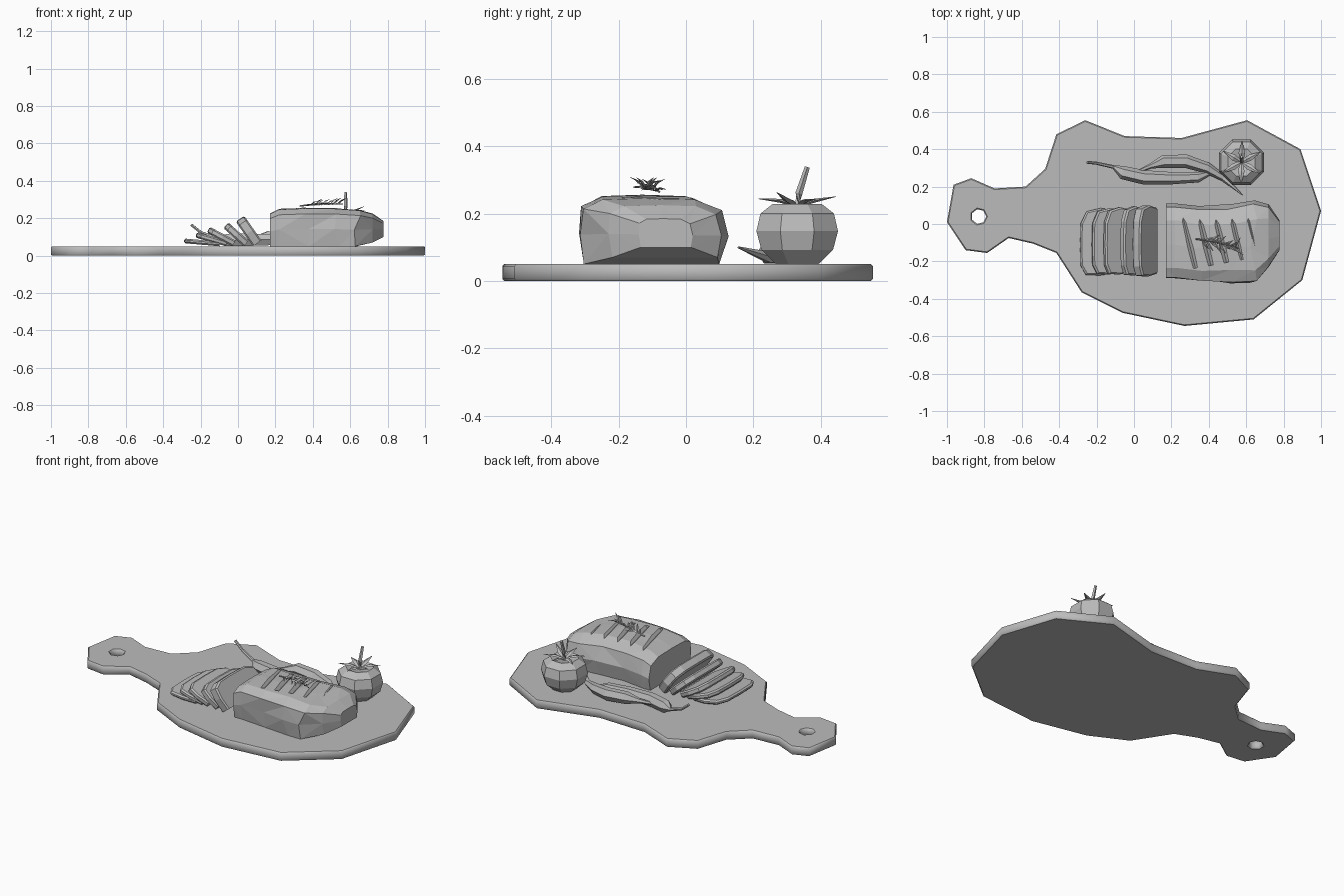
import bpy
import bmesh
import math
import random
from mathutils import Vector, Matrix

random.seed(4)
if "Cube" in bpy.data.objects:
    bpy.data.objects.remove(bpy.data.objects["Cube"])

grey = bpy.data.materials.new("plain grey")
grey.use_nodes = True
colour = (0.5, 0.5, 0.5, 1)
grey.diffuse_color = colour
grey.node_tree.nodes["Principled BSDF"].inputs["Base Color"].default_value = colour


def finish(name, bm):
    """Turn a bmesh into a flat shaded object."""
    bmesh.ops.recalc_face_normals(bm, faces=bm.faces)
    mesh = bpy.data.meshes.new(name)
    bm.to_mesh(mesh)
    bm.free()
    mesh.materials.append(grey)
    obj = bpy.data.objects.new(name, mesh)
    bpy.context.collection.objects.link(obj)
    return obj


def loft(bm, rings):
    """Skin a list of equal rings and cap both ends."""
    loops = [[bm.verts.new(p) for p in ring] for ring in rings]
    for a, b in zip(loops, loops[1:]):
        for i in range(len(a)):
            j = (i + 1) % len(a)
            bm.faces.new((a[i], a[j], b[j], b[i]))
    bm.faces.new(loops[0][::-1])
    bm.faces.new(loops[-1])


def tube(bm, points, radii, sides=6, flat=1.0):
    """Tapered tube along a path; flat squashes it vertically."""
    points = [Vector(p) for p in points]
    rings = []
    for i, (p, r) in enumerate(zip(points, radii)):
        along = (points[min(i + 1, len(points) - 1)] - points[max(i - 1, 0)]).normalized()
        side = along.cross(Vector((0, 0, 1)))
        if side.length < 0.1:
            side = along.cross(Vector((0, 1, 0)))
        side.normalize()
        up = side.cross(along)
        turns = [math.tau * k / sides for k in range(sides)]
        rings.append([p + side * r * math.cos(t) + up * r * flat * math.sin(t) for t in turns])
    loft(bm, rings)


# Cutting board: bevelled outline with a hole in the handle
outline = [(-1, .01), (-.965, .21), (-.87, .245), (-.745, .19), (-.58, .2), (-.475, .295),
           (-.415, .48), (-.26, .555), (-.05, .47), (.255, .46), (.605, .555), (.89, .4),
           (1, .07), (.9, -.3), (.64, -.51), (.27, -.545), (-.06, -.475), (-.28, -.365),
           (-.415, -.155), (-.54, -.105), (-.67, -.075), (-.785, -.155), (-.9, -.14)]
hole = [(-.83 + .04 * math.cos(math.tau * k / 7), .04 + .04 * math.sin(math.tau * k / 7))
        for k in range(7)]
curve = bpy.data.curves.new("cutting_board", "CURVE")
curve.dimensions = "2D"
curve.fill_mode = "BOTH"
curve.extrude = .019
curve.bevel_depth = .006
curve.bevel_resolution = 0
curve.offset = -.006
for path in (outline[::-1], hole):
    spline = curve.splines.new("POLY")
    spline.points.add(len(path) - 1)
    for point, (x, y) in zip(spline.points, path):
        point.co = (x, y, 0, 1)
    spline.use_cyclic_u = True
curve.materials.append(grey)
board = bpy.data.objects.new("cutting_board", curve)
board.location.z = .025
bpy.context.collection.objects.link(board)
bpy.context.view_layer.objects.active = board
board.select_set(True)
bpy.ops.object.convert(target="MESH")

# Meat cross-section, y from -1 to 1 and height from 0 to 1
section = [(-.93, 0), (-1, .45), (-.98, .84), (-.72, .98), (-.1, 1), (.55, .98),
           (.9, .82), (1, .42), (.93, 0)]


def meat_ring(x, y0, y1, z0, z1, jitter=0.0):
    def wobble():
        return random.uniform(-jitter, jitter)
    return [(x + wobble(), (y0 + y1) / 2 + u * (y1 - y0) / 2 + wobble() / 2,
             z0 + v * (z1 - z0)) for u, v in section]


# Roast joint
bm = bmesh.new()
loft(bm, [meat_ring(.17, -.29, .11, .05, .225),
          meat_ring(.22, -.29, .11, .05, .25),
          meat_ring(.36, -.305, .095, .05, .256, .025),
          meat_ring(.52, -.31, .105, .05, .255, .025),
          meat_ring(.64, -.318, .12, .05, .245, .02),
          meat_ring(.72, -.23, .105, .07, .225),
          meat_ring(.778, -.14, .02, .1, .185)])
bmesh.ops.triangulate(bm, faces=[f for f in bm.faces if len(f.verts) == 4])
roast = finish("roast_joint", bm)

# Diagonal scored grooves on the roast
bm = bmesh.new()
for i in range(5):
    x = .295 + .083 * i
    turn = (Matrix.Translation((x, -.1 + .015 * i, .257)) @ Matrix.Rotation(.24, 4, "Z")
            @ Matrix.Rotation(math.pi / 4, 4, "Y") @ Matrix.Diagonal((.025, .28, .025, 1)))
    bmesh.ops.create_cube(bm, size=1, matrix=turn)
cutter = finish("groove_cutter", bm)
cutter.hide_render = True
cut = roast.modifiers.new("grooves", "BOOLEAN")
cut.operation = "DIFFERENCE"
cut.solver = "EXACT"
cut.object = cutter
bpy.context.view_layer.objects.active = roast
bpy.ops.object.modifier_apply(modifier="grooves")
bpy.data.objects.remove(cutter)

# Fallen slices: origin x, lean angle, thickness, height, y range
slices = [(.08, 35, .055, .16, -.28, .1), (.03, 48, .04, .145, -.275, .095),
          (-.03, 62, .035, .155, -.27, .09), (-.065, 74, .03, .17, -.27, .085),
          (-.1, 85, .025, .19, -.275, .085)]
for n, (x, lean, thick, high, y0, y1) in enumerate(slices):
    bm = bmesh.new()
    edge = .008
    loft(bm, [meat_ring(0, y0 + edge, y1 - edge, 0, high - edge),
              meat_ring(edge, y0, y1, 0, high),
              meat_ring(thick - edge, y0, y1, 0, high),
              meat_ring(thick, y0 + edge, y1 - edge, 0, high - edge)])
    bm.transform(Matrix.Translation((x, 0, .05)) @ Matrix.Rotation(-math.radians(lean), 4, "Y"))
    finish("meat_slice_%d" % (n + 1), bm)

# Chilli peppers
bm = bmesh.new()
tube(bm, [(-.25, .33, .165), (-.2, .325, .125), (-.11, .305, .09), (-.06, .275, .083),
          (.05, .25, .085), (.2, .245, .085), (.34, .25, .08), (.44, .285, .07)],
     [.008, .008, .01, .036, .038, .033, .028, .004])
finish("front_pepper", bm)
bm = bmesh.new()
tube(bm, [(.02, .28, .08), (.09, .31, .09), (.16, .335, .1), (.28, .335, .09),
          (.39, .3, .08), (.48, .245, .07), (.58, .155, .1)],
     [.008, .014, .035, .036, .03, .018, .003])
finish("back_pepper", bm)

# Tomato
centre = Vector((.575, .33, 0))
bm = bmesh.new()
rings = []
for r, z in [(.068, .05), (.115, .092), (.131, .148), (.118, .2), (.078, .229), (.02, .215)]:
    turns = [math.tau * (k + .5) / 8 for k in range(8)]
    rings.append([centre + Vector((r * math.cos(t), r * math.sin(t), z)) for t in turns])
loft(bm, rings)
finish("tomato", bm)

# Tomato stem and leaves
bm = bmesh.new()
tube(bm, [centre + Vector(p) for p in ((0, 0, .21), (0, .005, .26), (0, .03, .338))],
     [.016, .011, .008], 5)
for k in range(6):
    t = math.tau * k / 6 + .5
    out = Vector((math.cos(t), math.sin(t), 0))
    tip = random.uniform(.235, .265)
    tube(bm, [centre + out * d + Vector((0, 0, z))
              for d, z in ((.005, .222), (.05, .238), (.115, tip))],
         [.01, .017, .002], 4, .35)
finish("tomato_stem", bm)

# Herb sprig on the roast
bm = bmesh.new()
start, end = Vector((.33, -.08, .265)), Vector((.56, -.13, .275))
tube(bm, [start, (start + end) / 2 + Vector((0, .01, .01)), end], [.004, .005, .003], 4)
for k in range(16):
    base = start.lerp(end, .15 + .05 * k)
    side = 1 if k % 2 else -1
    reach = Vector((random.uniform(.03, .06), side * random.uniform(.015, .055),
                    random.uniform(.0, .035)))
    tube(bm, [base, base + reach * .5 + Vector((0, 0, .006)), base + reach],
         [.003, .006, .001], 4, .5)
finish("herb_sprig", bm)
